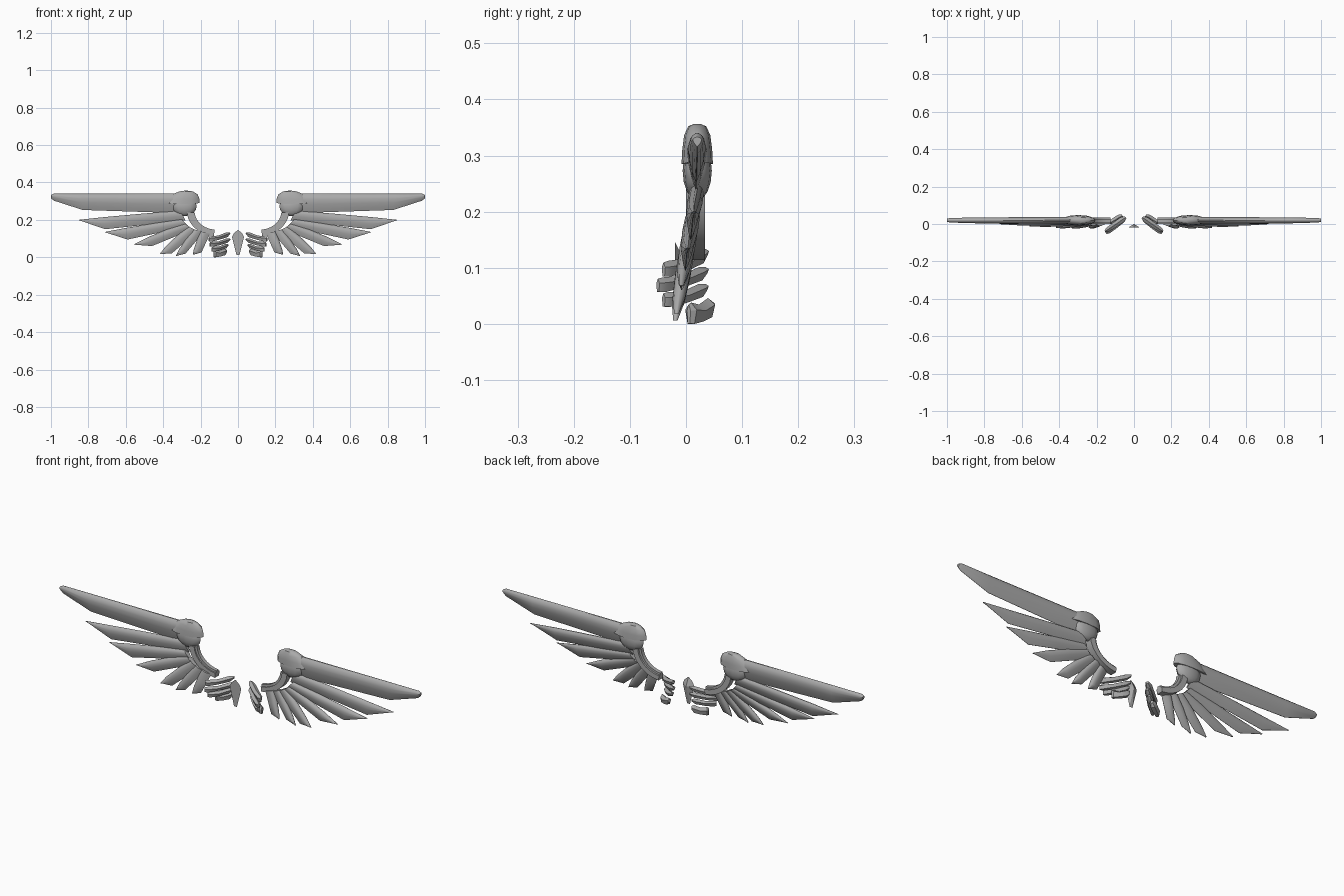
import bpy, bmesh, math
from mathutils import Vector

if "Cube" in bpy.data.objects:
    bpy.data.objects.remove(bpy.data.objects["Cube"])

metal = bpy.data.materials.new("grey metal")
metal.diffuse_color = (0.4, 0.4, 0.4, 1)
metal.use_nodes = True
metal.node_tree.nodes["Principled BSDF"].inputs["Base Color"].default_value = metal.diffuse_color


def finish(name, bm, mirror=True, angle=40):
    bmesh.ops.recalc_face_normals(bm, faces=bm.faces)
    me = bpy.data.meshes.new(name)
    bm.to_mesh(me)
    bm.free()
    me.materials.append(metal)
    ob = bpy.data.objects.new(name, me)
    bpy.context.collection.objects.link(ob)
    bpy.context.view_layer.objects.active = ob
    ob.select_set(True)
    bpy.ops.object.shade_smooth_by_angle(angle=math.radians(angle))
    ob.select_set(False)
    if mirror:
        ob.modifiers.new("other side", 'MIRROR')
    return ob


def loft(bm, rings):
    vs = [[bm.verts.new(p) for p in r] for r in rings]
    n = len(vs[0])
    for a, b in zip(vs, vs[1:]):
        for i in range(n):
            bm.faces.new((a[i], a[(i + 1) % n], b[(i + 1) % n], b[i]))
    bm.faces.new(vs[0])
    bm.faces.new(vs[-1][::-1])


# Teardrop section: (fraction from upper to lower edge, half thickness)
SECTION = [(0, .15), (.1, .7), (.3, 1), (.55, .8), (.8, .45), (1, .05)]


def feather(name, stations):
    """Stations: (upper x, z, y), (lower x, z, y), half thickness."""
    rings = []
    for (ux, uz, uy), (lx, lz, ly), t in stations:
        u, l = Vector((ux, uy, uz)), Vector((lx, ly, lz))
        side = Vector((0, t, 0))
        rings.append([u.lerp(l, f) + side * w for f, w in SECTION] +
                     [u.lerp(l, f) - side * w for f, w in reversed(SECTION)])
    bm = bmesh.new()
    loft(bm, rings)
    finish(name, bm)


# Long leading feather
feather("leading_feather", [
    ((.30, .34, .02), (.30, .25, .02), .018),
    ((.37, .34, .02), (.37, .238, .018), .018),
    ((.83, .34, .02), (.83, .253, .018), .016),
    ((.985, .34, .02), (.985, .303, .02), .012),
    ((1.0, .333, .02), (1.0, .316, .02), .008)])

# Fanned feathers: upper root, lower root, lower corner, tip (x, z), upper bulge
FAN = [((.31, .25), (.28, .197), (.71, .150), (.855, .200), .002),
       ((.30, .203), (.265, .165), (.59, .095), (.715, .135), .003),
       ((.285, .18), (.24, .15), (.46, .06), (.56, .068), .007),
       ((.265, .165), (.215, .14), (.355, .020), (.418, .018), .007),
       ((.235, .15), (.185, .133), (.28, .020), (.333, .006), .006),
       ((.20, .14), (.15, .125), (.195, .026), (.242, .013), .004)]


def blade(u, l, t):
    """Station leaning forward towards the bottom, with a slight twist."""
    lean = [min(.022, -.02 + .17 * p.y) for p in (u, l)]
    mid = sum(lean) / 2
    yu, yl = ((mid + y) / 2 for y in lean)
    return (u.x, u.y, yu), (l.x, l.y, yl), t


for i, (ru, rl, corner, tip, bulge) in enumerate(FAN):
    u, l, c, t = (Vector(p) for p in (ru, rl, corner, tip))
    # upper point opposite the lower corner, bulged outward
    f = (c - u).dot(t - u) / (t - u).length_squared
    d = (t - u).normalized()
    out = Vector((-d.y, d.x)) * bulge
    opp = u.lerp(t, f)
    feather(f"fan_feather_{i + 1}", [
        blade(u, l, .013),
        blade(u.lerp(opp, .5) + out, l.lerp(c, .5), .014),
        blade(opp + out, c, .011),
        blade(t, t.lerp(c, .08), .004)])

# Shoulder ball
bm = bmesh.new()
bmesh.ops.create_uvsphere(bm, u_segments=12, v_segments=8, radius=1)
for v in bm.verts:
    v.co = Vector((.287 + .066 * v.co.x, .02 + .026 * v.co.y, .273 + .053 * v.co.z))
finish("shoulder_ball", bm)

# Shoulder cap: half dome with its rim dipping slightly in front and behind
bm = bmesh.new()
rings = []
for r, z in [(1, 0), (.92, .02), (.74, .045), (.4, .061), (.1, .065)]:
    ring = []
    for k in range(12):
        a = k * math.tau / 12
        dip = -.006 * abs(math.sin(a)) if z < .01 else 0
        ring.append((.297 - .02 * z / .065 + .092 * r * math.cos(a),
                     .02 + .028 * r ** .6 * math.sin(a), .291 + z + dip))
    rings.append(ring)
loft(bm, rings)
finish("shoulder_cap", bm)


# Curved wing bone: boxed band along an arc, with a thinner inner rim
def band(name, r0, r1, y0, y1):
    rings = []
    for k in range(8):
        a = math.radians(-3 - 82 * k / 7)
        c, s = math.cos(a), math.sin(a)
        rings.append([(.115 + .150 * r * c, y, .245 + .125 * r * s)
                      for r, y in [(r0, y0), (r1, y0), (r1, y1), (r0, y1)]])
    bm = bmesh.new()
    loft(bm, rings)
    finish(name, bm)


band("wing_bone", .86, 1.05, .0, .034)
band("wing_bone_rim", .78, .88, .006, .025)

# Stacked diagonal plates beside the centre: inner rear end to outer front end
PLATES = [((.045, .035, .128), (.155, -.04, .097), .014),
          ((.045, .035, .096), (.150, -.05, .069), .013),
          ((.055, .035, .066), (.140, -.04, .043), .013),
          ((.062, .045, .034), (.130, .005, .018), .019)]
for i, (a, b, h) in enumerate(PLATES):
    a, b = Vector(a), Vector(b)
    across = Vector((-(b - a).y, (b - a).x, 0)).normalized() * .015
    rings = []
    for f, w, k in [(0, .5, .4), (.15, 1, .9), (.55, 1, .8), (.9, .8, 1), (1, .25, .9)]:
        p = a.lerp(b, f) - Vector((0, 0, .006 * math.sin(math.pi * f)))
        p.z = max(p.z, h * k)
        up = Vector((0, 0, h * k))
        rings.append([p + up, p + across * w + up * .3, p + across * w * .6 - up,
                      p - across * w * .6 - up, p - across * w + up * .3])
    bm = bmesh.new()
    loft(bm, rings)
    finish(f"inner_plate_{i + 1}", bm, angle=30)

# Central kite-shaped pendant: flat in front, ridged behind
bm = bmesh.new()
outline = [(0, .147), (.022, .128), (.032, .108), (.008, .012), (-.008, .012), (-.032, .108), (-.022, .128)]
front = [bm.verts.new((x, -.02, z)) for x, z in outline]
ridge = bm.verts.new((0, 0, .105))
bm.faces.new(front)
for i in range(len(front)):
    bm.faces.new((front[i], front[(i + 1) % len(front)], ridge))
finish("centre_pendant", bm, mirror=False, angle=20)
